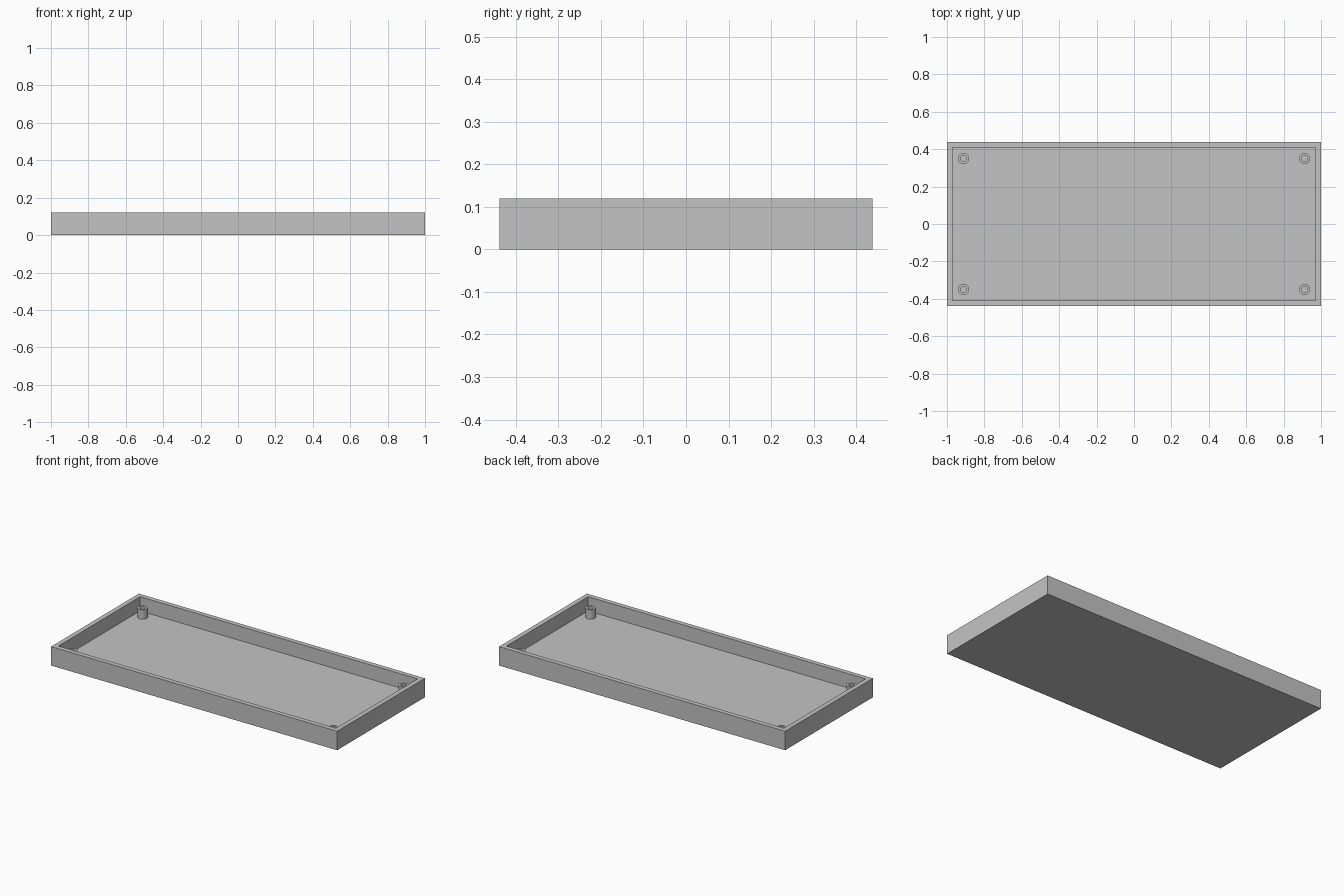
import bpy, bmesh, math
from mathutils import Matrix, Vector

default = bpy.data.objects.get("Cube")
if default:
    bpy.data.objects.remove(default, do_unlink=True)

LENGTH, WIDTH, HEIGHT = 2.0, 0.876, 0.12
WALL, FLOOR = 0.03, 0.03
POST_X, POST_Y, POST_TOP = 0.912, 0.35, 0.088
POST_RADIUS, HOLE_RADIUS = 0.03, 0.016

grey = bpy.data.materials.new("plain grey")
grey.use_nodes = True
colour = (0.55, 0.55, 0.55, 1)
grey.diffuse_color = colour
grey.node_tree.nodes["Principled BSDF"].inputs["Base Color"].default_value = colour


def add_object(name, bm):
    bmesh.ops.recalc_face_normals(bm, faces=bm.faces)
    mesh = bpy.data.meshes.new(name)
    bm.to_mesh(mesh)
    bm.free()
    mesh.materials.append(grey)
    obj = bpy.data.objects.new(name, mesh)
    bpy.context.collection.objects.link(obj)
    return obj


# Tray: a box with its top inset for the rim and sunk to the floor
bm = bmesh.new()
bmesh.ops.create_cube(bm, size=1, matrix=Matrix.Translation((0, 0, HEIGHT / 2))
                      @ Matrix.Diagonal((LENGTH, WIDTH, HEIGHT, 1)))
bm.normal_update()
top = max(bm.faces, key=lambda f: f.calc_center_median().z)
bmesh.ops.inset_region(bm, faces=[top], thickness=WALL, use_even_offset=True)
cavity = bmesh.ops.extrude_face_region(bm, geom=[top])["geom"]
bmesh.ops.translate(bm, vec=(0, 0, FLOOR - HEIGHT),
                    verts=[v for v in cavity if isinstance(v, bmesh.types.BMVert)])
if top.is_valid:
    bmesh.ops.delete(bm, geom=[top], context="FACES_ONLY")
add_object("tray", bm)


# Screw posts: a tube profile turned about z, set slightly into the floor
def screw_post(name, x, y):
    bm = bmesh.new()
    base = FLOOR - 0.005
    profile = [(POST_RADIUS, base), (POST_RADIUS, POST_TOP),
               (HOLE_RADIUS, POST_TOP), (HOLE_RADIUS, base)]
    verts = [bm.verts.new((r, 0, z)) for r, z in profile]
    edges = [bm.edges.new((verts[i], verts[(i + 1) % 4])) for i in range(4)]
    bmesh.ops.spin(bm, geom=verts + edges, cent=(0, 0, 0), axis=(0, 0, 1),
                   angle=math.tau, steps=32, use_merge=True)
    bmesh.ops.remove_doubles(bm, verts=bm.verts, dist=0.0001)
    post = add_object(name, bm)
    post.location = Vector((x, y, 0))
    bpy.ops.object.select_all(action="DESELECT")
    post.select_set(True)
    bpy.context.view_layer.objects.active = post
    bpy.ops.object.shade_smooth_by_angle(angle=math.radians(30))


for side, sx in (("left", 1), ("right", -1)):
    for end, sy in (("front", -1), ("back", 1)):
        screw_post(f"{end}_{side}_screw_post", sx * POST_X, sy * POST_Y)
